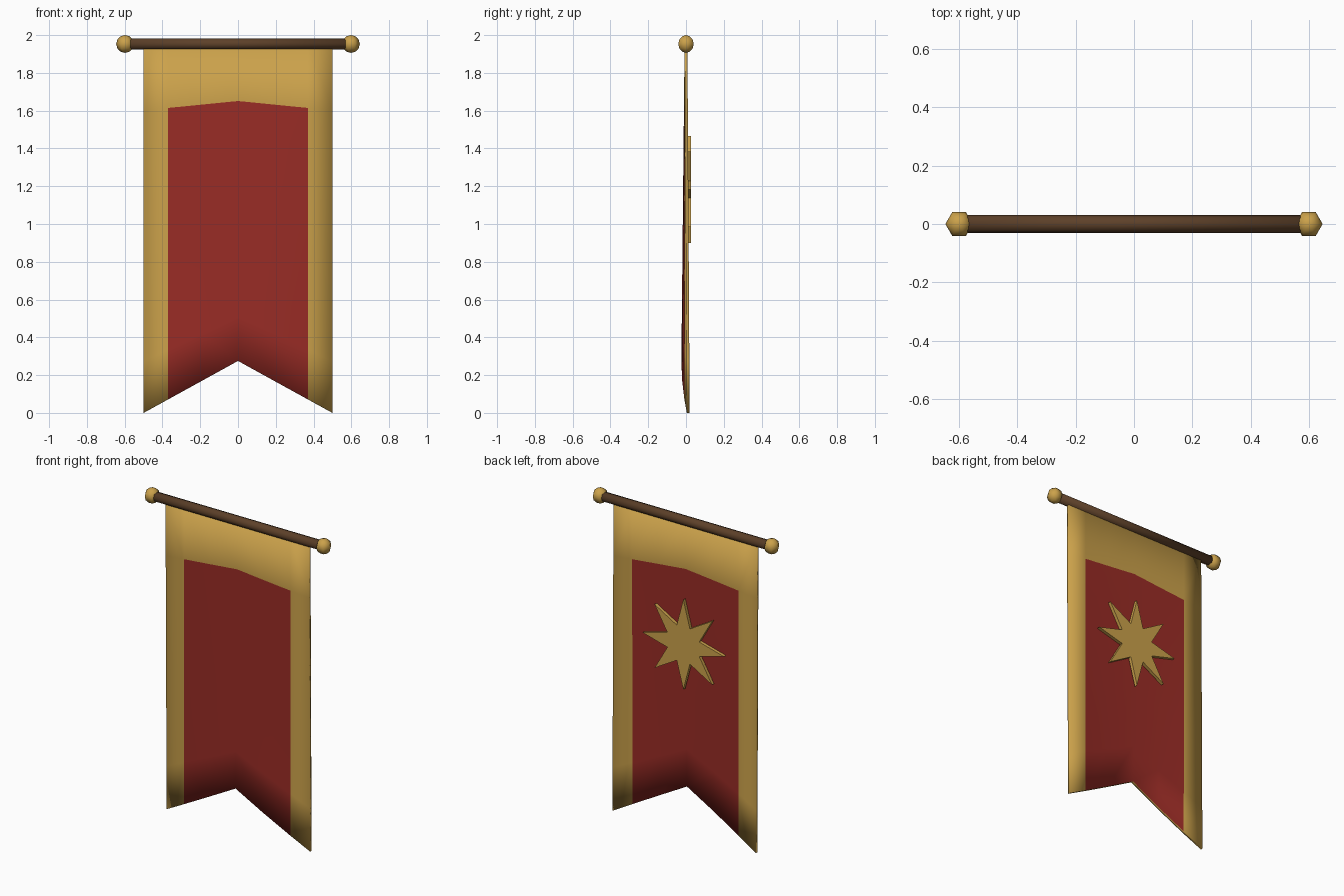
import bpy, bmesh, math
from mathutils import Matrix

cube = bpy.data.objects.get("Cube")
if cube:
    bpy.data.objects.remove(cube, do_unlink=True)


def material(name, rgb):
    m = bpy.data.materials.new(name)
    m.use_nodes = True
    m.diffuse_color = (*rgb, 1)
    m.node_tree.nodes["Principled BSDF"].inputs["Base Color"].default_value = (*rgb, 1)
    return m


GOLD = material("gold", (0.60, 0.36, 0.07))
RED = material("red", (0.32, 0.025, 0.019))
WOOD = material("dark wood", (0.11, 0.052, 0.022))


def add_object(name, bm, mats, smooth):
    mesh = bpy.data.meshes.new(name)
    bmesh.ops.recalc_face_normals(bm, faces=bm.faces[:])
    for f in bm.faces:
        f.smooth = smooth
    bm.to_mesh(mesh)
    bm.free()
    for m in mats:
        mesh.materials.append(m)
    obj = bpy.data.objects.new(name, mesh)
    bpy.context.collection.objects.link(obj)
    return obj


POLE_Z, HALF, NOTCH, BORDER = 1.953, 0.5, 0.275, 0.37

# Cloth: swallow-tailed grid that bellies forward towards the bottom
columns = [-HALF, -BORDER, -0.19, 0, 0.19, BORDER, HALF]
rows = [0, 0.18, 0.4, 0.63, 0.86, 1]
bm = bmesh.new()
grid = []
for f in rows:
    line = []
    for x in columns:
        u = abs(x) / HALF
        bottom = NOTCH * (1 - u)
        y = f * (0.012 - 0.029 * (1 - u * u))
        line.append(bm.verts.new((x, y, POLE_Z + (bottom - POLE_Z) * f)))
    grid.append(line)
for r in range(len(rows) - 1):
    for c in range(len(columns) - 1):
        face = bm.faces.new((grid[r][c], grid[r + 1][c], grid[r + 1][c + 1], grid[r][c + 1]))
        # Red field inside the gold top and side borders
        face.material_index = int(r > 0 and 0 < c < len(columns) - 2)
cloth = add_object("banner_cloth", bm, [GOLD, RED], True)
solid = cloth.modifiers.new("thickness", "SOLIDIFY")
solid.thickness = 0.015
solid.offset = 0
solid.material_offset_rim = -1

# Eight-pointed star plate on the back
bm = bmesh.new()
points = 8
ring = []
for i in range(points * 2):
    a = math.pi * i / points
    radius = 0.12 if i % 2 else 0.283
    ring.append(bm.verts.new((radius * math.sin(a), 0.027, 1.183 + radius * math.cos(a))))
front = bm.faces.new(ring)
ext = bmesh.ops.extrude_face_region(bm, geom=[front], use_keep_orig=True)
for v in ext["geom"]:
    if isinstance(v, bmesh.types.BMVert):
        v.co.y -= 0.02
add_object("star_emblem", bm, [GOLD], False)

# Pole
bm = bmesh.new()
bmesh.ops.create_cone(bm, cap_ends=True, segments=8, radius1=0.03, radius2=0.03, depth=1.2,
                      matrix=Matrix.Translation((0, 0, POLE_Z)) @ Matrix.Rotation(math.pi / 2, 4, "Y"))
add_object("pole", bm, [WOOD], True)

# End knobs, with flat sides facing along the pole
for side, label in ((1, "left"), (-1, "right")):
    bm = bmesh.new()
    bmesh.ops.create_uvsphere(bm, u_segments=6, v_segments=6, radius=0.047,
                              matrix=Matrix.Translation((side * 0.598, 0, POLE_Z))
                              @ Matrix.Rotation(math.pi / 2, 4, "Z"))
    add_object(label + "_knob", bm, [GOLD], True)
